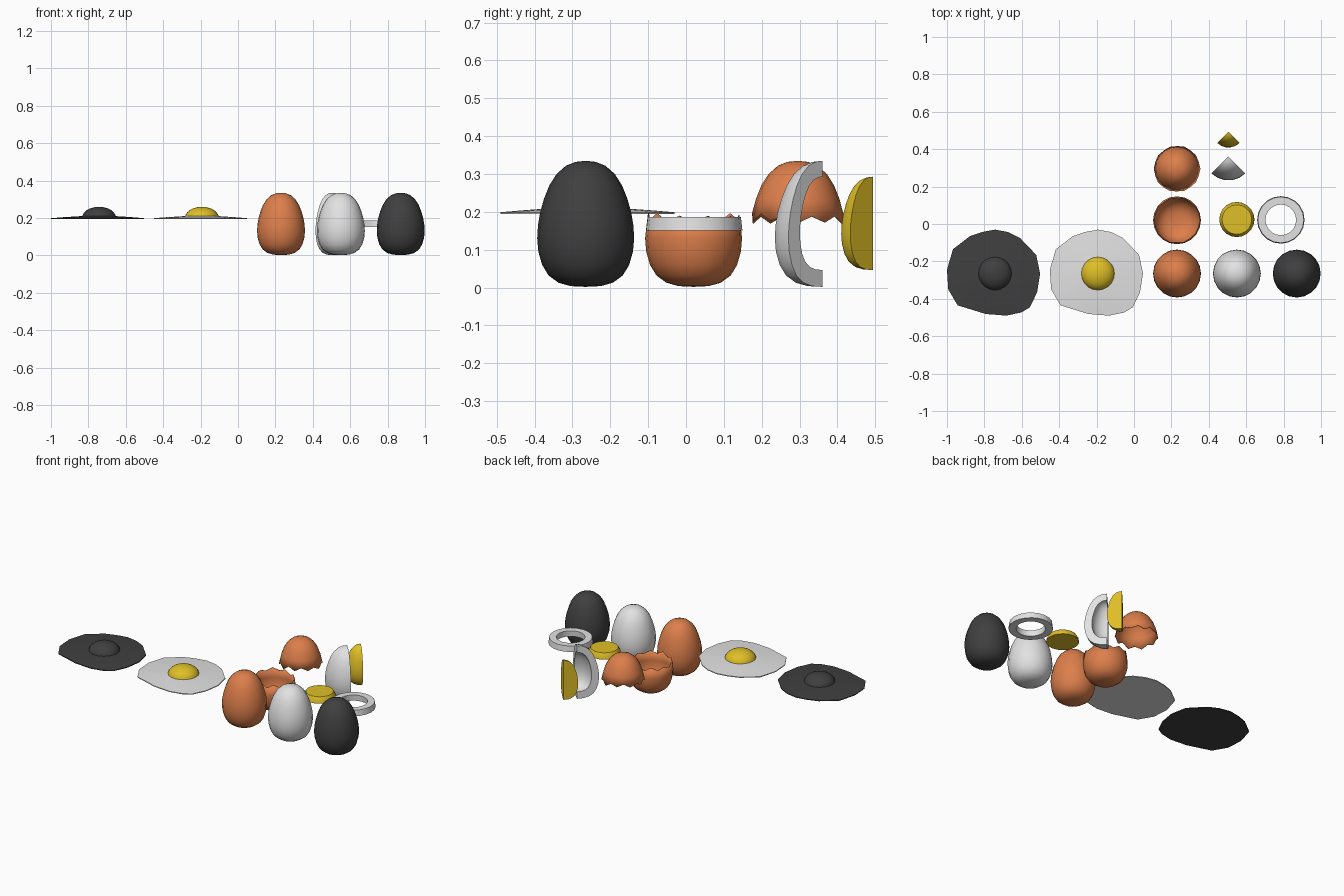
import bpy, bmesh, math, random

if "Cube" in bpy.data.objects:
    bpy.data.objects.remove(bpy.data.objects["Cube"])

random.seed(4)
SEG = 20


def material(name, rgb):
    m = bpy.data.materials.new(name)
    m.diffuse_color = (*rgb, 1)
    m.use_nodes = True
    m.node_tree.nodes["Principled BSDF"].inputs["Base Color"].default_value = m.diffuse_color
    return m


BROWN = material("brown_shell", (0.72, 0.21, 0.07))
WHITE = material("egg_white", (0.76, 0.76, 0.76))
YOLK = material("yolk_yellow", (0.74, 0.52, 0.02))
BURNT = material("burnt_black", (0.05, 0.05, 0.052))

# Egg half profile (radius, height)
EGG = [(0, 0.002), (0.04, 0.004), (0.072, 0.013), (0.098, 0.032), (0.115, 0.06),
       (0.125, 0.095), (0.128, 0.13), (0.126, 0.165), (0.120, 0.2), (0.110, 0.235),
       (0.096, 0.27), (0.077, 0.3), (0.052, 0.322), (0.027, 0.332), (0, 0.335)]
# Yolk cavity: same shape, smaller
CORE = [(r * 0.665, 0.045 + z * 0.74) for r, z in EGG]


def radius(z):
    for (r0, z0), (r1, z1) in zip(EGG, EGG[1:]):
        if z0 <= z <= z1:
            return r0 + (r1 - r0) * (z - z0) / (z1 - z0)
    return 0


def finish(bm, name, mats, loc, angle=35):
    bmesh.ops.remove_doubles(bm, verts=bm.verts, dist=1e-5)
    bmesh.ops.recalc_face_normals(bm, faces=bm.faces)
    me = bpy.data.meshes.new(name)
    bm.to_mesh(me)
    bm.free()
    for m in mats:
        me.materials.append(m)
    ob = bpy.data.objects.new(name, me)
    bpy.context.collection.objects.link(ob)
    ob.location = loc
    bpy.ops.object.select_all(action='DESELECT')
    ob.select_set(True)
    bpy.context.view_layer.objects.active = ob
    bpy.ops.object.shade_smooth_by_angle(angle=math.radians(angle))
    return ob


def bridge(bm, a, b, closed=True):
    """Join two rows of vertices, with triangles where a row meets the axis."""
    n = len(a)
    for i in range(n if closed else n - 1):
        j = (i + 1) % n
        quad = []
        for v in (a[i], a[j], b[j], b[i]):
            if all((v.co - q.co).length > 1e-6 for q in quad):
                quad.append(v)
        if len(quad) > 2:
            bm.faces.new(quad)


def ring(bm, r, z):
    """r and z may be numbers or per-segment lists."""
    out = []
    for i in range(SEG):
        a = 2 * math.pi * i / SEG
        ri = r[i] if isinstance(r, list) else r
        zi = z[i] if isinstance(z, list) else z
        out.append(bm.verts.new((ri * math.cos(a), ri * math.sin(a), zi)))
    return out


def lathe(name, profile, mat, loc, loop=False):
    bm = bmesh.new()
    rows = [ring(bm, r, z) for r, z in profile]
    if loop:
        rows.append(rows[0])
    for a, b in zip(rows, rows[1:]):
        bridge(bm, a, b)
    return finish(bm, name, [mat], loc)


def wedge(name, section, mat, loc):
    """Quarter turn of a closed section, facing the front."""
    bm = bmesh.new()
    n = SEG // 4
    angles = [math.radians(225 + 90 * i / n) for i in range(n + 1)]
    rows = [[bm.verts.new((r * math.cos(a), r * math.sin(a), z)) for a in angles]
            for r, z in section]
    for a, b in zip(rows, rows[1:]):
        bridge(bm, a, b, closed=False)
    for end in (0, -1):
        bm.faces.new([row[end] for row in rows])
    return finish(bm, name, [mat], loc)


# Whole eggs: in shell, peeled, burnt
for name, x, mat in (("whole_egg", 0.23, BROWN), ("peeled_egg", 0.55, WHITE),
                     ("burnt_egg", 0.87, BURNT)):
    lathe(name, EGG, mat, (x, -0.265, 0))

# Cracked shell halves sharing one jagged rim
rim_z = [(0.194 if i % 2 else 0.175) + random.uniform(-0.007, 0.004) for i in range(SEG)]
rim_r = [radius(z) for z in rim_z]
for name, y, rows in (("shell_bottom", 0.02, [p for p in EGG if p[1] < 0.16]),
                      ("shell_top", 0.295, [p for p in EGG if p[1] > 0.21][::-1])):
    bm = bmesh.new()
    rings = [ring(bm, r, z) for r, z in rows] + [ring(bm, rim_r, rim_z)]
    for a, b in zip(rings, rings[1:]):
        bridge(bm, a, b)
    ob = finish(bm, name, [BROWN], (0.23, y, 0))
    s = ob.modifiers.new("thickness", 'SOLIDIFY')
    s.thickness = 0.003
    s.offset = -1

# Slice of egg: white ring and yolk disc
lathe("white_slice", [(0.127, 0.151), (0.123, 0.187), (0.082, 0.187), (0.084, 0.151)],
      WHITE, (0.785, 0.022, 0), loop=True)
lathe("yolk_slice", [(0, 0.151), (0.094, 0.151), (0.092, 0.165), (0.079, 0.187), (0, 0.187)],
      YOLK, (0.55, 0.024, 0))

# Quarter wedges
wedge("white_wedge", EGG + CORE[::-1], WHITE, (0.505, 0.361, 0))
wedge("yolk_wedge", CORE, YOLK, (0.505, 0.494, 0))

# Fried eggs: irregular flat white with a domed yolk
BLOB = [(0, .235), (.07, .222), (.134, .19), (.22, .10), (.241, 0), (.225, -.10), (.187, -.18),
        (.14, -.208), (.06, -.225), (-.05, -.216), (-.2, -.17), (-.25, -.085), (-.257, .02),
        (-.225, .13), (-.134, .20), (-.07, .222)]


def fried_egg(name, x, white, yolk):
    bm = bmesh.new()
    rows = []
    for k, z in ((1, 0.194), (1, 0.199), (0.75, 0.204), (0.45, 0.209), (0.2, 0.212)):
        rows.append([bm.verts.new((px * k, py * k, z)) for px, py in BLOB])
    bm.faces.new(rows[0])
    for a, b in zip(rows, rows[1:]):
        bridge(bm, a, b)
    bm.faces.new(rows[-1])
    finish(bm, name + "_white", [white], (x, -0.265, 0))
    dome = [(0.09 * math.cos(t), 0.203 + 0.057 * math.sin(t))
            for t in (math.pi / 2 * i / 6 for i in range(6))] + [(0, 0.26)]
    lathe(name + "_yolk", dome, yolk, (x, -0.265, 0))


fried_egg("fried_egg", -0.193, WHITE, YOLK)
fried_egg("burnt_fried_egg", -0.743, BURNT, BURNT)
